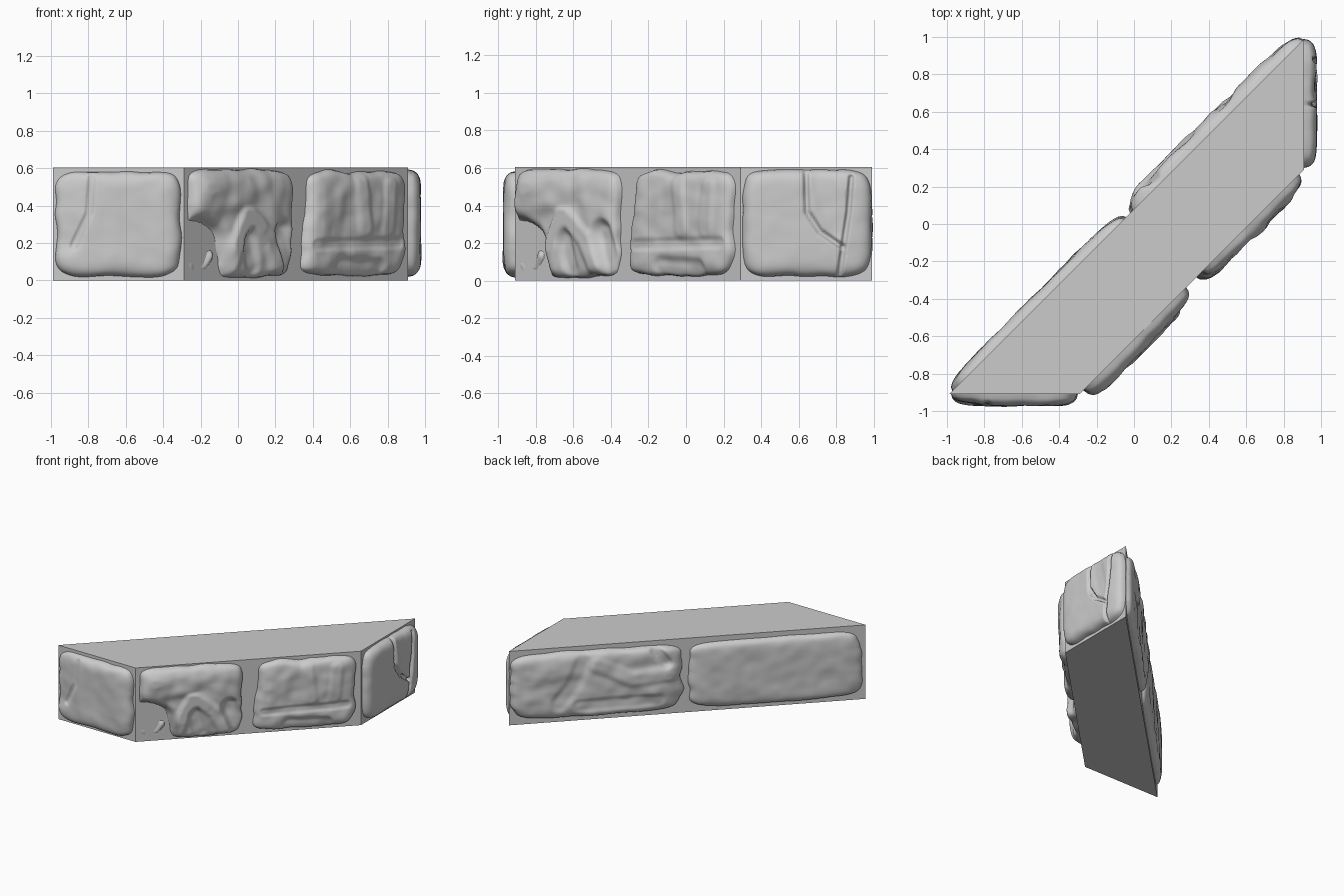
import bpy, bmesh, math
from mathutils import Vector, noise

cube = bpy.data.objects.get("Cube")
if cube:
    bpy.data.objects.remove(cube, do_unlink=True)

stone_grey = bpy.data.materials.new("stone_grey")
stone_grey.use_nodes = True
colour = (0.6, 0.6, 0.6, 1)
stone_grey.diffuse_color = colour
stone_grey.node_tree.nodes["Principled BSDF"].inputs["Base Color"].default_value = colour

HEIGHT = 0.605
CORNERS = [Vector(c) for c in
           ((-0.99, -0.91, 0), (-0.29, -0.91, 0), (0.91, 0.29, 0), (0.91, 0.99, 0))]


def add_object(name, bm, smooth):
    bmesh.ops.recalc_face_normals(bm, faces=bm.faces)
    mesh = bpy.data.meshes.new(name)
    bm.to_mesh(mesh)
    bm.free()
    mesh.materials.append(stone_grey)
    for p in mesh.polygons:
        p.use_smooth = smooth
    obj = bpy.data.objects.new(name, mesh)
    bpy.context.collection.objects.link(obj)
    return obj


def stroke_distance(p, path):
    """Shortest distance from a point to a polyline."""
    best = 9.0
    for a, b in zip(path, path[1:]):
        ab = b - a
        t = max(0, min(1, (p - a).dot(ab) / ab.length_squared))
        best = min(best, (p - a - ab * t).length)
    return best


def add_stone(name, side, left, right, low, high, depth, seed, rough=0.2,
              wobble=0.03, lean=0.0, strokes=()):
    """Pillow-shaped stone on one wall side; strokes raise or carve its face."""
    origin = CORNERS[side]
    along = (CORNERS[(side + 1) % 4] - origin).normalized()
    out = Vector((along.y, -along.x, 0))
    wide, tall = right - left, high - low
    lines = [([Vector((u * wide, v * tall)) for u, v in path], width, amount)
             for path, width, amount in strokes]
    offset = Vector((seed * 7.3, seed * 3.1, seed))
    cols, rows = 96, 72
    bm = bmesh.new()
    grid = []
    for j in range(rows + 1):
        row = []
        for i in range(cols + 1):
            a, b = 2 * i / cols - 1, 2 * j / rows - 1
            q = max(abs(a), abs(b))
            # square grid bent into a rounded rectangle, denser at the rim
            norm = (abs(a) ** 7 + abs(b) ** 7) ** (1 / 7) or 1
            reach = q ** 0.8 if q else 0
            a, b = a / norm * reach, b / norm * reach
            direction = Vector((a, b, 0)) * 2.6
            grow = 1 + wobble * reach ** 3 * (noise.noise(direction + offset) - 0.3)
            u, v = (a * grow + 1) / 2, (b * grow + 1) / 2
            p = Vector((u * wide, v * tall))
            flat = Vector((p.x, p.y, 0))
            edge = max(0, 1 - reach ** 9) ** 0.5
            bump = (noise.noise(flat * 5 + offset)
                    + 0.5 * noise.noise(flat * 11 + offset))
            h = depth * (0.85 + rough * bump)
            for path, width, amount in lines:
                h += amount * math.exp(-(stroke_distance(p, path) / width) ** 4)
            h = min(max(h, -0.004), depth * 1.12) * edge - 0.006 * (1 - edge)
            s = left + p.x + lean * v * (1 - u)
            z = min(max(low + p.y, 0.006), HEIGHT - 0.006)
            row.append(bm.verts.new(origin + along * s + out * h + Vector((0, 0, z))))
        grid.append(row)
    for j in range(rows):
        for i in range(cols):
            bm.faces.new((grid[j][i], grid[j][i + 1], grid[j + 1][i + 1], grid[j + 1][i]))
    # open sheet: make sure it faces outwards
    obj = add_object(name, bm, True)
    if obj.data.polygons[len(obj.data.polygons) // 2].normal.dot(out) < 0:
        obj.data.flip_normals()
    return obj


# Core block with slanted ends
bm = bmesh.new()
base = bm.faces.new([bm.verts.new(c) for c in CORNERS])
ext = bmesh.ops.extrude_face_region(bm, geom=[base], use_keep_orig=True)
bmesh.ops.translate(bm, vec=(0, 0, HEIGHT),
                    verts=[g for g in ext["geom"] if isinstance(g, bmesh.types.BMVert)])
add_object("wall_core", bm, False)

# Front end stone with a chipped left corner
add_stone("front_end_stone", 0, 0.01, 0.69, 0.015, 0.585, 0.073, 1, 0.1, 0.05, strokes=[
    ([(0.08, 1), (0.07, 0.4)], 0.1, -0.018),
    ([(0.29, 0.93), (0.27, 0.6), (0.15, 0.3)], 0.02, -0.012)])

# Inner left stone with a deep hollow and forked ridges
add_stone("inner_left_stone", 1, 0.02, 0.81, 0.015, 0.6, 0.075, 2, 0.22, 0.06, strokes=[
    ([(0.02, 0.38), (0.2, 0.3), (0.24, 0.05)], 0.1, -0.075),
    ([(0, 0.02), (0.1, 0.35)], 0.1, -0.06),
    ([(0.16, 0.12), (0.2, 0.2)], 0.04, 0.035),
    ([(0.08, 0.75), (0.45, 0.8)], 0.1, 0.015),
    ([(0.5, 0.55), (0.42, 0.35), (0.36, 0.1)], 0.05, 0.025),
    ([(0.55, 0.55), (0.72, 0.35), (0.8, 0.1)], 0.05, 0.02),
    ([(0.52, 0.35), (0.57, 0.1)], 0.05, -0.02),
    ([(0.86, 0.42), (0.96, 0.05)], 0.06, -0.045)])

# Inner right stone, lumpy and narrower at the top
add_stone("inner_right_stone", 1, 0.86, 1.66, 0.02, 0.59, 0.07, 3, 0.22, 0.06, 0.06, strokes=[
    ([(0.1, 0.3), (0.9, 0.32)], 0.03, -0.01),
    ([(0.35, 0.1), (0.7, 0.08)], 0.05, -0.02),
    ([(0.5, 0.9), (0.55, 0.45)], 0.05, 0.012),
    ([(0.8, 0.85), (0.78, 0.45)], 0.05, 0.012)])

# Back end stone split by a wedge-shaped crack
add_stone("back_end_stone", 2, 0.01, 0.7, 0.02, 0.595, 0.08, 4, 0.07, 0.03, strokes=[
    ([(0.49, 1), (0.5, 0.6), (0.6, 0.42), (0.77, 0.28)], 0.014, -0.03),
    ([(0.84, 0.92), (0.82, 0.6), (0.78, 0.28), (0.75, 0.03)], 0.014, -0.025),
    ([(0.62, 0.9), (0.72, 0.45)], 0.06, -0.008)])

# Outer stones: a creased one and a smooth one
add_stone("outer_left_stone", 3, 0.0, 1.31, 0.035, 0.575, 0.075, 5, 0.2, 0.05, strokes=[
    ([(0.42, 0.85), (0.36, 0.5), (0.28, 0.25)], 0.06, -0.015),
    ([(0.5, 0.8), (0.7, 0.55), (0.95, 0.6)], 0.06, 0.015),
    ([(0.4, 0.2), (0.85, 0.2)], 0.05, -0.012),
    ([(0.84, 0.95), (0.9, 0.75)], 0.04, -0.025)])
add_stone("outer_right_stone", 3, 1.345, 2.665, 0.03, 0.57, 0.06, 6, 0.12, 0.04)
